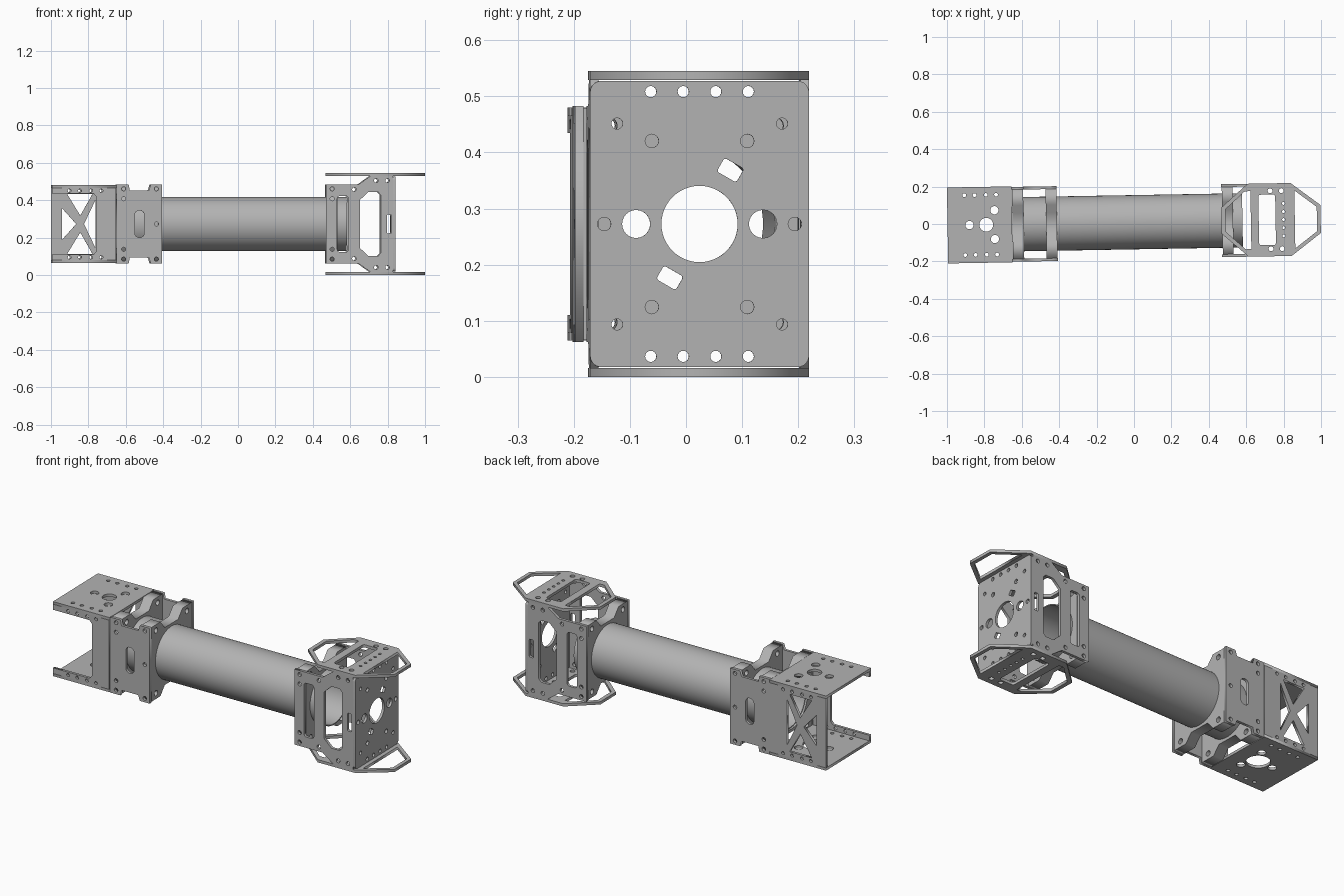
import bpy
from math import sin, cos, pi, radians
from mathutils import Matrix

if "Cube" in bpy.data.objects:
    bpy.data.objects.remove(bpy.data.objects["Cube"])

GREY = (0.45, 0.45, 0.45, 1)
metal = bpy.data.materials.new("machined_grey")
metal.use_nodes = True
metal.diffuse_color = GREY
metal.node_tree.nodes["Principled BSDF"].inputs["Base Color"].default_value = GREY

# The whole arm sits on a slightly turned axis
ARM = Matrix.Translation((0, 0.0095, 0.2725)) @ Matrix.Rotation(radians(1), 4, 'Z')
PLANES = {
    "xy": Matrix.Identity(4),
    "xz": Matrix(((1, 0, 0, 0), (0, 0, 1, 0), (0, 1, 0, 0), (0, 0, 0, 1))),
    "yz": Matrix(((0, 0, 1, 0), (1, 0, 0, 0), (0, 1, 0, 0), (0, 0, 0, 1))),
}


def ring(u, v, r, n=24):
    return [(u + r * cos(2 * pi * i / n), v + r * sin(2 * pi * i / n)) for i in range(n)]


def slot(u, v, w, h, r, turn=0):
    """Rounded rectangle, turned by some degrees."""
    pts, t = [], radians(turn)
    for k, (sx, sy) in enumerate(((1, 1), (-1, 1), (-1, -1), (1, -1))):
        for i in range(7):
            a = (k + i / 6) * pi / 2
            x = sx * (w / 2 - r) + r * cos(a)
            y = sy * (h / 2 - r) + r * sin(a)
            pts.append((u + x * cos(t) - y * sin(t), v + x * sin(t) + y * cos(t)))
    return pts


def mirrored(half):
    """Close a profile by mirroring it in its second coordinate."""
    return half + [(u, -v) for u, v in reversed(half)]


def holes_at(us, vs, r):
    return [ring(u, v, r, 16) for u in us for v in vs]


def plate(name, plane, low, high, outline, holes=()):
    """Flat plate with holes, spanning low..high along its normal."""
    curve = bpy.data.curves.new(name, 'CURVE')
    curve.dimensions = '2D'
    curve.fill_mode = 'BOTH'
    curve.extrude = (high - low) / 2
    for loop in [outline, *holes]:
        s = curve.splines.new('POLY')
        s.points.add(len(loop) - 1)
        for p, (u, v) in zip(s.points, loop):
            p.co = (u, v, 0, 1)
        s.use_cyclic_u = True
    temp = bpy.data.objects.new(name, curve)
    bpy.context.collection.objects.link(temp)
    bpy.context.view_layer.update()
    mesh = bpy.data.meshes.new_from_object(temp.evaluated_get(bpy.context.evaluated_depsgraph_get()))
    bpy.data.objects.remove(temp)
    mat = PLANES[plane]
    mesh.transform(ARM @ mat @ Matrix.Translation((0, 0, (low + high) / 2)))
    if mat.determinant() < 0:
        mesh.flip_normals()
    mesh.materials.clear()
    mesh.materials.append(metal)
    obj = bpy.data.objects.new(name, mesh)
    bpy.context.collection.objects.link(obj)
    return obj


def pair(name, sides, plane, low, high, outline, holes=()):
    """The same plate on both sides of the axis."""
    plate(sides[0] + "_" + name, plane, low, high, outline, holes)
    plate(sides[1] + "_" + name, plane, -high, -low, outline, holes)


FB, TB = ("back", "front"), ("top", "bottom")

# Hollow tube
tube = plate("tube", "yz", -0.64, 0.58, ring(0, 0, 0.145, 64), [ring(0, 0, 0.139, 64)])
bpy.ops.object.select_all(action='DESELECT')
tube.select_set(True)
bpy.context.view_layer.objects.active = tube
bpy.ops.object.shade_smooth_by_angle(angle=radians(30))

# Clamp rings with a pair of lugs above and below the tube
def clamp(name, low, high, w):
    half = [(-w, 0.207), (-0.1, 0.207), (-0.06, 0.16), (0.06, 0.16), (0.1, 0.207), (w, 0.207)]
    bolts = holes_at((-0.14, 0.14), (-0.175, 0.175), 0.015)
    plate(name, "yz", low, high, mirrored(half), [ring(0, 0, 0.144, 64)] + bolts)


clamp("end_clamp", -0.65, -0.59, 0.185)
clamp("inner_clamp", -0.47, -0.412, 0.185)
clamp("head_clamp", 0.472, 0.53, 0.18)

# Side plates joining the two clamps
half = [(-0.652, 0.21), (-0.588, 0.21), (-0.582, 0.18), (-0.48, 0.18), (-0.47, 0.21), (-0.41, 0.21)]
holes = holes_at((-0.615,), (-0.188, -0.135, 0.135, 0.188), 0.011)
holes += holes_at((-0.44,), (-0.188, 0, 0.188), 0.011)
pair("clamp_side", FB, "xz", 0.185, 0.2, mirrored(half), holes + [slot(-0.53, 0, 0.05, 0.145, 0.024)])

# End bracket: top and bottom plates
ROW = (-0.905, -0.85, -0.79, -0.735)
BRACKET = [(-0.997, 0.203), (-0.652, 0.203)]
rows = holes_at(ROW, (-0.16, 0.16), 0.01)
bosses = [ring(-0.745, 0.077, 0.022), ring(-0.745, -0.077, 0.022), ring(-0.88, 0, 0.022)]
for name, low, bore in (("bracket_top", 0.193, 0.037), ("bracket_bottom", -0.208, 0.06)):
    plate(name, "xy", low, low + 0.015, mirrored(BRACKET), rows + bosses + [ring(-0.79, 0, bore, 32)])

# End bracket: cross-braced back wall and open front wall
WALL = [(-0.997, 0.193), (-0.655, 0.193)]
windows = [[(-0.91, s * 0.16), (-0.775, s * 0.16), (-0.84, s * 0.045)] for s in (1, -1)]
windows += [[(-0.938, 0.085), (-0.938, -0.085), (-0.862, 0)],
            [(-0.758, 0.13), (-0.758, -0.13), (-0.82, 0)]]
lip_holes = holes_at(ROW, (-0.178, 0.178), 0.009)
plate("bracket_back", "xz", 0.188, 0.203, mirrored(WALL), windows + lip_holes)
lip = [(-0.76, 0.145), (-0.775, 0.162), (-0.997, 0.162), (-0.997, 0.193), (-0.655, 0.193)]
plate("bracket_front", "xz", -0.203, -0.188, mirrored(lip), lip_holes)

# Head: flared side plates
half = [(0.468, 0.21), (0.64, 0.21), (0.705, 0.257), (0.826, 0.257)]
window = mirrored([(0.65, 0.13), (0.695, 0.172), (0.745, 0.172), (0.76, 0.155)])
holes = holes_at((0.5,), (-0.188, -0.135, 0.135, 0.188), 0.011)
holes += holes_at((0.618,), (-0.185, 0.185), 0.011) + holes_at((0.735, 0.795), (-0.232, 0.232), 0.011)
holes += [slot(0.557, 0, 0.06, 0.3, 0.015), slot(0.805, 0, 0.025, 0.1, 0.006), window]
pair("head_side", FB, "xz", 0.18, 0.195, mirrored(half), holes)

# Head: face plate with mounting holes
holes = [ring(0, 0, 0.068, 48), ring(-0.113, 0, 0.025), ring(0.113, 0, 0.025),
         slot(0.055, 0.096, 0.04, 0.028, 0.005, -30), slot(-0.053, -0.096, 0.04, 0.028, 0.005, -30)]
holes += holes_at((-0.087, -0.029, 0.029, 0.087), (-0.236, 0.236), 0.01)
holes += holes_at((-0.085, 0.085), (-0.148, 0.148), 0.012)
holes += holes_at((-0.147, 0.147), (-0.179, 0.179), 0.01) + holes_at((-0.17, 0.17), (0,), 0.012)
plate("head_face", "yz", 0.826, 0.84, slot(0, 0, 0.39, 0.51, 0.02), holes)

# Head: six-sided guard plates with loops at both ends
half = [(0.468, 0.07), (0.61, 0.195), (0.84, 0.195), (0.998, 0.075)]
loops = [mirrored([(0.49, 0.06), (0.595, 0.155), (0.625, 0.155)]),
         mirrored([(0.86, 0.155), (0.978, 0.065)])]
holes = loops + [slot(0.712, 0, 0.09, 0.27, 0.012)]
holes += holes_at((0.73, 0.79), (-0.155, 0.155), 0.013)
holes += holes_at((0.8,), (-0.087, -0.043, 0, 0.043, 0.087), 0.008)
pair("guard", TB, "xy", 0.257, 0.2725, mirrored(half), holes)
